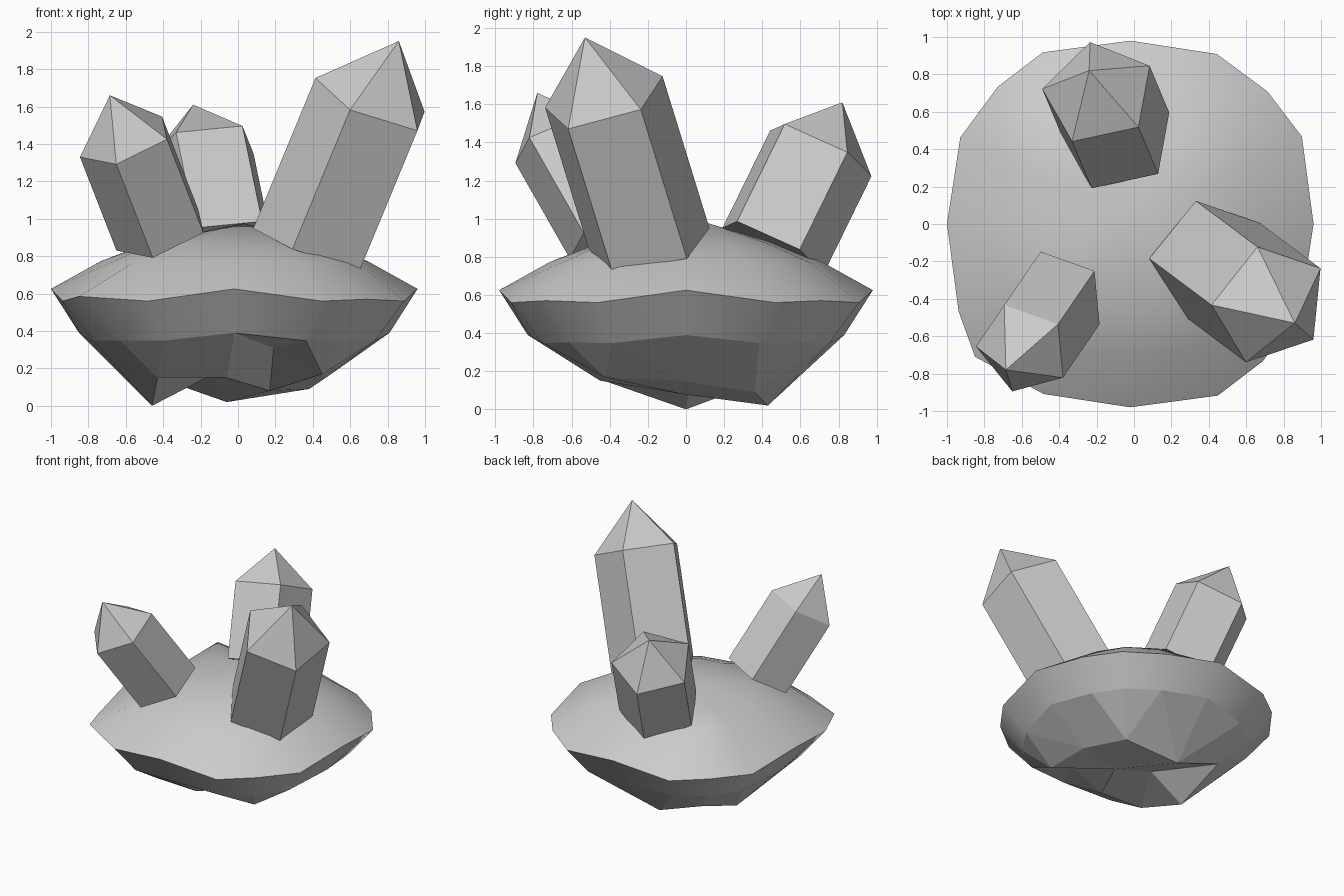
import bpy, bmesh, math
from mathutils import Vector, Quaternion
from mathutils.geometry import delaunay_2d_cdt

if "Cube" in bpy.data.objects:
    bpy.data.objects.remove(bpy.data.objects["Cube"])

CX = -0.02                       # rock centre in x
ANGLES = (0, 27, 44, 63)         # uneven 16-sided outline, per quarter


def make_object(name, bm):
    bmesh.ops.recalc_face_normals(bm, faces=bm.faces)
    mesh = bpy.data.meshes.new(name)
    bm.to_mesh(mesh)
    bm.free()
    ob = bpy.data.objects.new(name, mesh)
    bpy.context.collection.objects.link(ob)
    return ob


def ring(bm, radii, heights):
    verts = []
    for i in range(16):
        a = math.radians(ANGLES[i % 4] + 90 * (i // 4))
        r, z = radii[i % 4], heights[i % 4]
        verts.append(bm.verts.new((CX + r * math.cos(a), r * math.sin(a), z)))
    return verts


def build_rock():
    bm = bmesh.new()
    rings = [
        ring(bm, (.83, .845, .85, .845), (.39, .348, .35, .348)),   # lower edge
        ring(bm, (.98, 1.03, 1.02, 1.02), (.625, .56, .57, .56)),   # rim
        ring(bm, (.71, .74, .75, .74), (.775, .765, .765, .765)),
        ring(bm, (.46, .48, .49, .48), (.87, .87, .87, .87)),
    ]
    # bulges: one rim corner at the front left, one knob at the back left
    rings[1][10].co = (-.85, -.71, .585)
    rings[2][6].co = (-.57, .55, .855)
    soft = []
    for a, b in zip(rings, rings[1:]):
        for i in range(16):
            j = (i + 1) % 16
            soft.append(bm.faces.new((a[i], a[j], b[j], b[i])))
    # domed top
    peak = bm.verts.new((.03, .12, .975))
    for i in range(16):
        soft.append(bm.faces.new((rings[3][i], rings[3][(i + 1) % 16], peak)))
    for f in soft:
        f.smooth = True
    # jagged underside, triangulated between the lower edge and loose points
    points = [(-.43, -.43, .15), (-.06, -.45, .15), (.19, -.50, .31), (.45, -.43, .17),
              (-.46, 0, 0), (-.15, .02, .16), (.17, -.02, .08), (.47, -.02, .15),
              (-.46, .43, .16), (-.06, .43, .02), (.38, .36, .09)]
    under = rings[0] + [bm.verts.new(p) for p in points]
    flat = [v.co.to_2d() for v in under]
    result = delaunay_2d_cdt(flat, [], [list(range(16))], 1, 1e-5)
    for tri in result[2]:
        bm.faces.new([under[result[3][k][0]] for k in tri])
    # crisp rim and lower edge
    for loop in rings[:2]:
        for i in range(16):
            bm.edges.get((loop[i], loop[(i + 1) % 16])).smooth = False
    return make_object("rock_base", bm)


def crystal(name, shoulder, tip, corner, foot, extend=(1, 1, 1, 1, 1)):
    """Five-sided prism with a pointed end; corner is one shoulder vertex,
    foot the offset down the shaft, extend stretches single edges."""
    bm = bmesh.new()
    shoulder, tip, foot = Vector(shoulder), Vector(tip), Vector(foot)
    axis = (tip - shoulder).normalized()
    spoke = Vector(corner) - shoulder
    r = spoke.length
    spoke = (spoke - axis * spoke.dot(axis)).normalized() * r
    tops, feet = [], []
    for i in range(5):
        p = shoulder + Quaternion(axis, i * math.tau / 5) @ spoke
        tops.append(bm.verts.new(p))
        feet.append(bm.verts.new(p + foot * extend[i]))
    point = bm.verts.new(tip)
    for i in range(5):
        j = (i + 1) % 5
        bm.faces.new((feet[i], feet[j], tops[j], tops[i]))
        bm.faces.new((tops[i], tops[j], point))
    bm.faces.new(feet[::-1])
    return make_object(name, bm)


build_rock()
crystal("large_crystal", (.726, -.43, 1.625), (.86, -.53, 1.95), (.60, -.74, 1.585),
        (-.308, .23, -.745), (1, 1, 1.05, 1.07, 1.08))
crystal("left_crystal", (-.595, -.668, 1.416), (-.685, -.78, 1.66), (-.845, -.655, 1.33),
        (.195, .285, -.5))
crystal("back_crystal", (-.19, .70, 1.364), (-.24, .82, 1.61), (.025, .515, 1.49),
        (.105, -.25, -.51))
